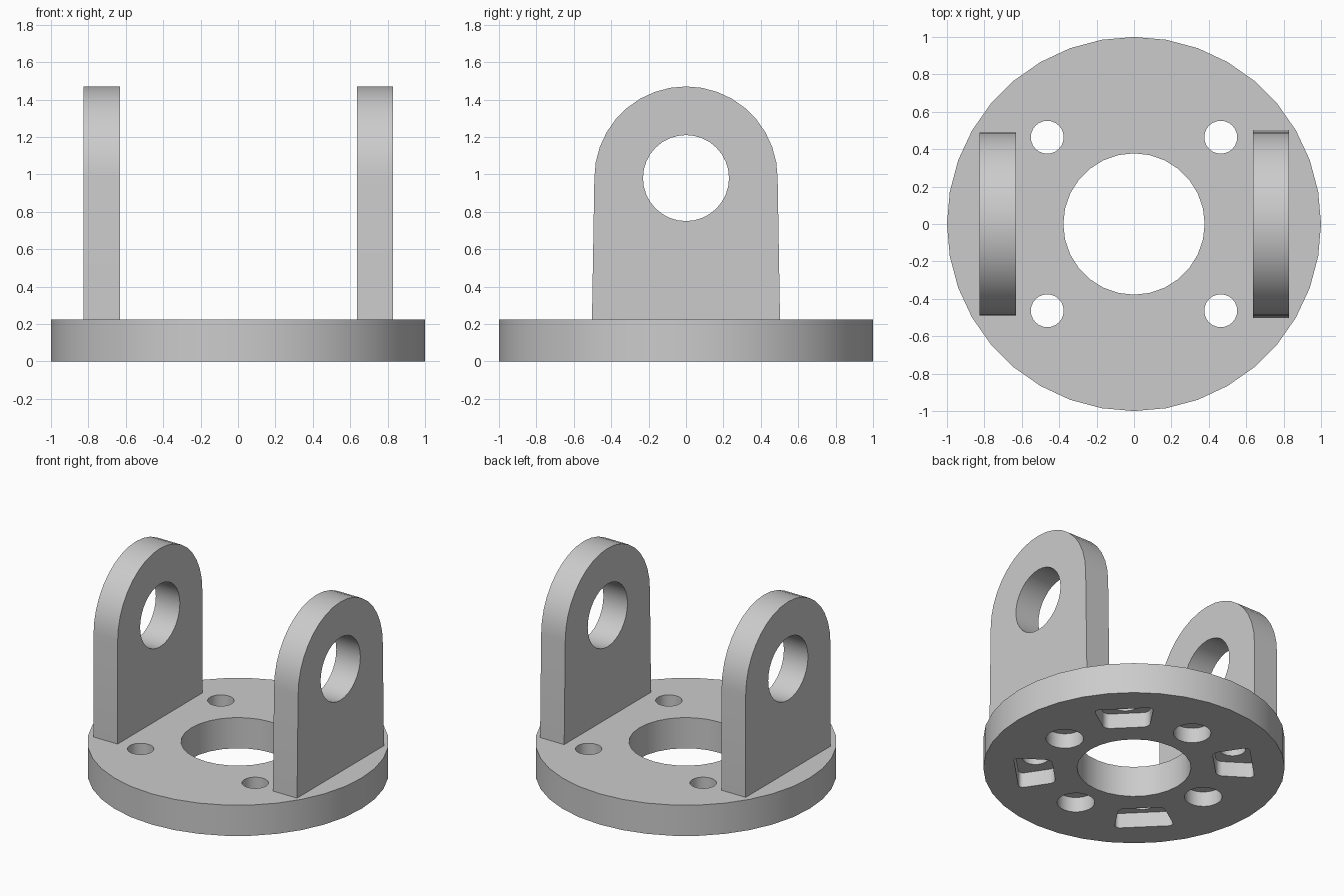
import bpy, bmesh
from math import sin, cos, pi, radians
from mathutils import Matrix, Vector

if "Cube" in bpy.data.objects:
    bpy.data.objects.remove(bpy.data.objects["Cube"])

BASE_H = 0.225
HOLE_Z, ARCH_R = 0.98, 0.49
PIN_R = 0.23

grey = bpy.data.materials.new("plain grey")
grey.use_nodes = True
grey.diffuse_color = (0.6, 0.6, 0.6, 1)
grey.node_tree.nodes["Principled BSDF"].inputs["Base Color"].default_value = (0.6, 0.6, 0.6, 1)


def circle(radius, sides, cx=0, cy=0):
    return [(cx + radius * cos(2 * pi * i / sides), cy + radius * sin(2 * pi * i / sides))
            for i in range(sides)]


def prism(name, outline, low, high, matrix=Matrix(), rounding=0):
    """Extrude a flat outline from low to high, then place it with matrix."""
    bm = bmesh.new()
    bm.faces.new([bm.verts.new((x, y, low)) for x, y in outline])
    if rounding:
        bmesh.ops.bevel(bm, geom=bm.verts[:], offset=rounding, segments=4,
                        profile=0.5, affect='VERTICES')
    ext = bmesh.ops.extrude_face_region(bm, geom=bm.faces[:])
    moved = [v for v in ext["geom"] if isinstance(v, bmesh.types.BMVert)]
    bmesh.ops.translate(bm, verts=moved, vec=(0, 0, high - low))
    bmesh.ops.transform(bm, matrix=matrix, verts=bm.verts[:])
    bmesh.ops.recalc_face_normals(bm, faces=bm.faces[:])
    mesh = bpy.data.meshes.new(name)
    bm.to_mesh(mesh)
    bm.free()
    mesh.materials.append(grey)
    obj = bpy.data.objects.new(name, mesh)
    bpy.context.collection.objects.link(obj)
    return obj


def activate(obj):
    bpy.ops.object.select_all(action='DESELECT')
    obj.select_set(True)
    bpy.context.view_layer.objects.active = obj


def cut(obj, cutters):
    activate(obj)
    for cutter in cutters:
        cutter.hide_render = True
        mod = obj.modifiers.new("cut", 'BOOLEAN')
        mod.operation = 'DIFFERENCE'
        mod.solver = 'EXACT'
        mod.object = cutter
        bpy.ops.object.modifier_apply(modifier=mod.name)
        bpy.data.objects.remove(cutter)
    bpy.ops.object.shade_smooth_by_angle(angle=radians(30))


# Round base with centre bore, bolt holes and underside pockets
base = prism("base_disc", circle(1, 36), 0, BASE_H)
cutters = [prism("bore_cutter", circle(0.378, 28), -0.1, 0.5)]
wedge = [(0.535, -0.15), (0.785, -0.2), (0.785, 0.2), (0.535, 0.15)]
for i in range(4):
    square = Matrix.Rotation(i * pi / 2, 4, 'Z')
    diagonal = Matrix.Rotation(i * pi / 2 + pi / 4, 4, 'Z')
    cutters += [
        prism("round_pocket_cutter", circle(0.125, 24, 0.6), -0.1, 0.11, square),
        prism("wedge_pocket_cutter", wedge, -0.1, 0.11, diagonal, 0.04),
        prism("bolt_hole_cutter", circle(0.088, 24, 0.656), -0.1, 0.5, diagonal),
    ]
cut(base, cutters)

# Upright arms with rounded tops; local x, y, z map to world y, z, x
upright = Matrix(((0, 0, 1, 0), (1, 0, 0, 0), (0, 1, 0, 0), (0, 0, 0, 1)))
for name, inner, foot in (("left_arm", 0.635, 0.503), ("right_arm", -0.827, 0.49)):
    arch = [(ARCH_R * cos(pi * i / 18), HOLE_Z + ARCH_R * sin(pi * i / 18)) for i in range(19)]
    outline = [(foot, BASE_H - 0.02)] + arch + [(-foot, BASE_H - 0.02)]
    arm = prism(name, outline, inner, inner + 0.195, upright)
    pin = prism("pin_hole_cutter", circle(PIN_R, 32, 0, HOLE_Z), inner - 0.1, inner + 0.3, upright)
    cut(arm, [pin])
